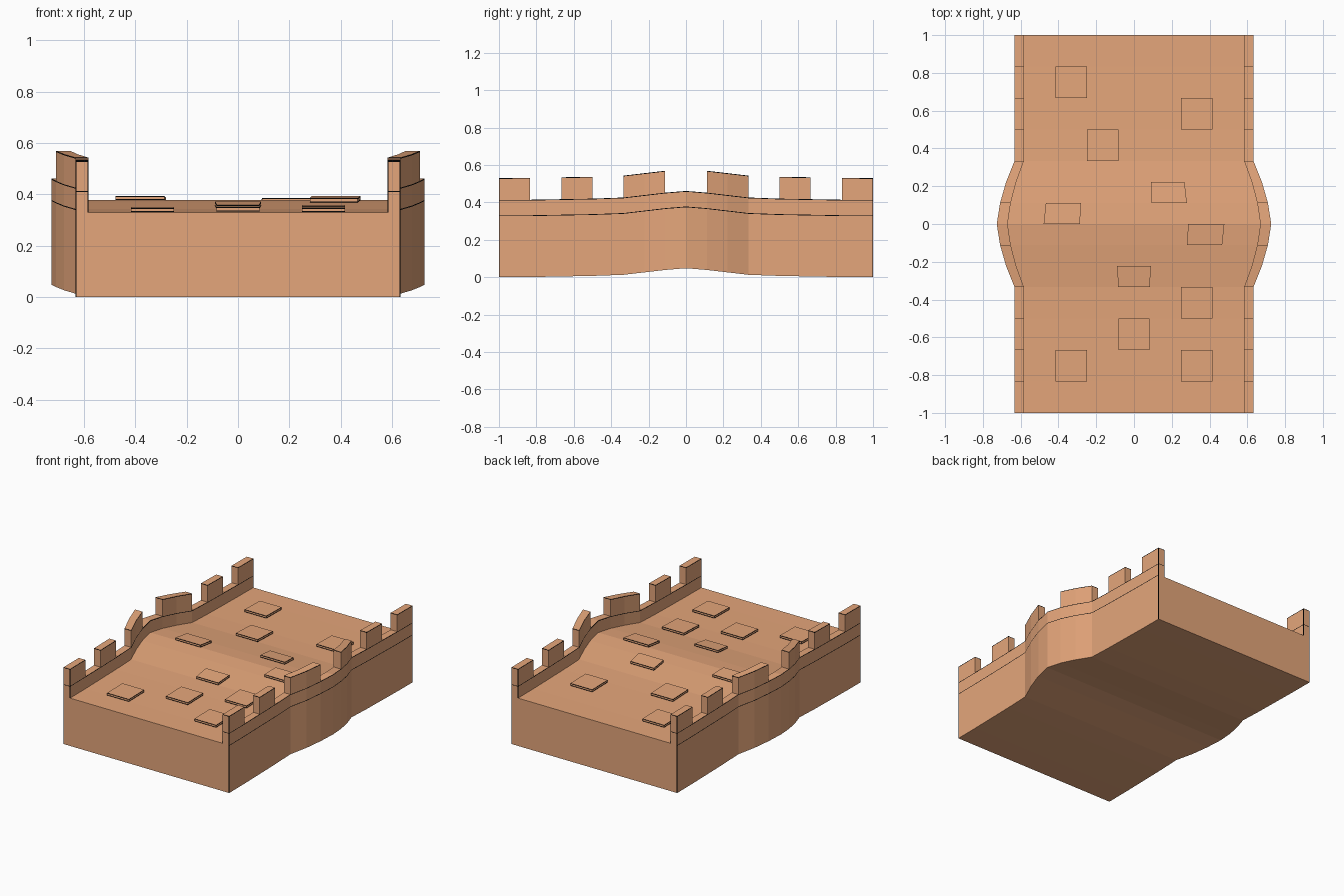
import bpy
import bmesh

cube = bpy.data.objects.get("Cube")
if cube:
    bpy.data.objects.remove(cube, do_unlink=True)


def flat_material(name, color):
    mat = bpy.data.materials.new(name)
    mat.use_nodes = True
    mat.diffuse_color = color
    mat.node_tree.nodes["Principled BSDF"].inputs["Base Color"].default_value = color
    return mat


STONE = flat_material("terracotta_stone", (0.78, 0.38, 0.196, 1))
INK = flat_material("black_outline", (0.002, 0.002, 0.002, 1))

# Bridge shape by distance from the middle: (distance, lift, sideways widening)
SHAPE = [(0, 0.048, 1.148), (1/9, 0.039, 1.12), (2/9, 0.026, 1.07), (1/3, 0.013, 1),
         (1/2, 0.007, 1), (2/3, 0.004, 1), (5/6, 0.001, 1), (1, 0, 1)]
STATIONS = sorted({s * d for d, _, _ in SHAPE for s in (-1, 1)})
HALF, INNER = 0.633, 0.583
DECK, WALL, MERLON = 0.33, 0.413, 0.53
LINE = 0.004  # width of the painted outlines


def warp(x, y, z):
    """Raise and widen a point to follow the arched middle."""
    d = min(abs(y), 1)
    for (d0, h0, w0), (d1, h1, w1) in zip(SHAPE, SHAPE[1:]):
        if d <= d1 + 1e-6:
            t = (d - d0) / (d1 - d0)
            return (x * (w0 + t * (w1 - w0)), y, z + h0 + t * (h1 - h0))


def block(name, x0, x1, y0, y1, z0, z1, foot_line=False):
    """Box cut at the stations and outlines, painted, then bent to the arch."""
    bm = bmesh.new()
    bmesh.ops.create_cube(bm, size=1)
    for v in bm.verts:
        v.co = (x1 if v.co.x > 0 else x0, y1 if v.co.y > 0 else y0,
                z1 if v.co.z > 0 else z0)
    cuts = [(1, y) for y in STATIONS + [LINE - 1, 1 - LINE] if y0 < y < y1]
    cuts += [(0, x0 + LINE), (0, x1 - LINE), (2, z0 + LINE), (2, z1 - LINE)]
    for axis, value in cuts:
        point = [value if i == axis else 0 for i in range(3)]
        normal = [float(i == axis) for i in range(3)]
        bmesh.ops.bisect_plane(bm, geom=bm.verts[:] + bm.edges[:] + bm.faces[:],
                               plane_co=point, plane_no=normal, dist=1e-5)
    bm.normal_update()

    # Black lines along top edges, and down the corners at both bridge ends
    wide_end = x1 - x0 > 1
    for f in bm.faces:
        c = f.calc_center_median()
        if abs(f.normal.z) > 0.5:
            continue
        is_end = abs(f.normal.y) > 0.5
        top = c.z > z1 - LINE and not (is_end and wide_end)
        foot = foot_line and c.z < z0 + LINE
        if is_end:
            corner = abs(c.y) > 1 - LINE and (c.x < x0 + LINE or c.x > x1 - LINE)
        else:
            corner = abs(c.y) > 1 - LINE
        f.material_index = int(top or foot or corner)

    for v in bm.verts:
        v.co = warp(*v.co)
    mesh = bpy.data.meshes.new(name)
    bm.to_mesh(mesh)
    bm.free()
    mesh.materials.append(STONE)
    mesh.materials.append(INK)
    bpy.context.collection.objects.link(bpy.data.objects.new(name, mesh))


# Roadway
block("deck", -HALF, HALF, -1, 1, 0, DECK)

# Parapets and merlons on both sides
for side, x0, x1 in (("left", INNER, HALF), ("right", -HALF, -INNER)):
    block(side + "_parapet", x0, x1, -1, 1, DECK, WALL)
    for near, far in ((1/9, 1/3), (1/2, 2/3), (5/6, 1)):
        block(side + "_back_merlon", x0, x1, near, far, WALL, MERLON)
        block(side + "_front_merlon", x0, x1, -far, -near, WALL, MERLON)

# Raised paving stones: start x in twelfths, start and end y in eighteenths
PAVERS = [(-5, 12, 15), (3, 9, 12), (-3, 6, 9), (1, 2, 4), (-5, 0, 2), (3, -2, 0),
          (-1, -6, -4), (3, -9, -6), (-1, -12, -9), (-5, -15, -12), (3, -15, -12)]
for x, ya, yb in PAVERS:
    block("paving_stone", x / 12, (x + 2) / 12, ya / 18, yb / 18,
          DECK, DECK + 0.016, foot_line=True)
